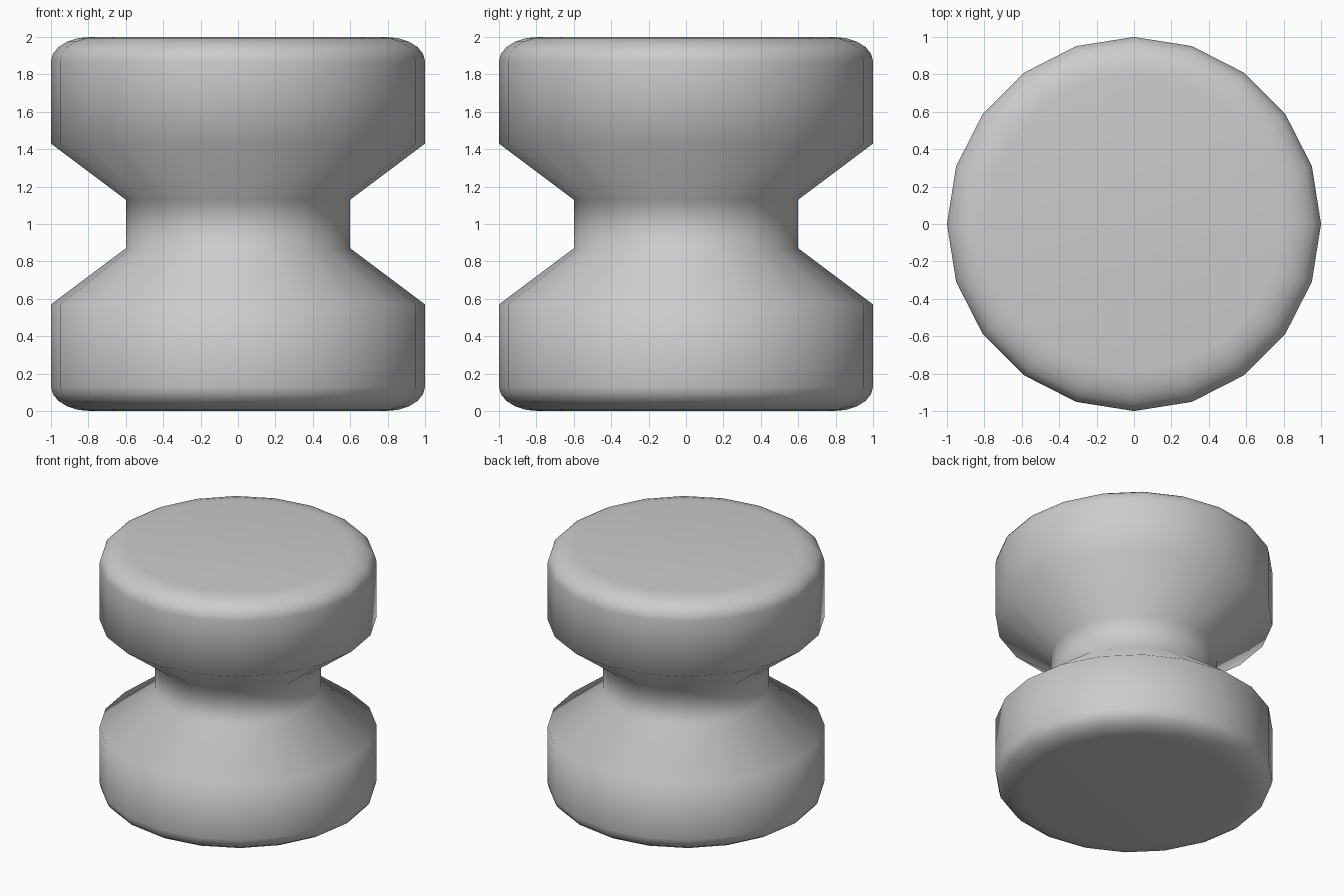
import bpy, bmesh
from math import sin, cos, pi

if "Cube" in bpy.data.objects:
    bpy.data.objects.remove(bpy.data.objects["Cube"])

SIDES = 20

# Lower half profile (radius, height): rounded rim, wall, cone, waist
STEPS = 5
half = [(0.79 + 0.21 * sin(a), 0.13 - 0.13 * cos(a))
        for a in (i * pi / 2 / STEPS for i in range(STEPS + 1))]
half += [(1.0, 0.57), (0.6, 0.87)]

# Mirror the profile about z = 1
profile = half + [(r, 2 - z) for r, z in reversed(half)]

# Lathe the profile into rings, bridge them and cap both ends
bm = bmesh.new()
rings = [[bm.verts.new((r * cos(2 * pi * i / SIDES), r * sin(2 * pi * i / SIDES), z))
          for i in range(SIDES)] for r, z in profile]
for low, high in zip(rings, rings[1:]):
    for i in range(SIDES):
        j = (i + 1) % SIDES
        bm.faces.new((low[i], low[j], high[j], high[i]))
bm.faces.new(rings[0][::-1])
bm.faces.new(rings[-1])
for f in bm.faces:
    f.smooth = True

mesh = bpy.data.meshes.new("spool_body")
bm.to_mesh(mesh)
bm.free()
spool = bpy.data.objects.new("spool_body", mesh)
bpy.context.collection.objects.link(spool)
